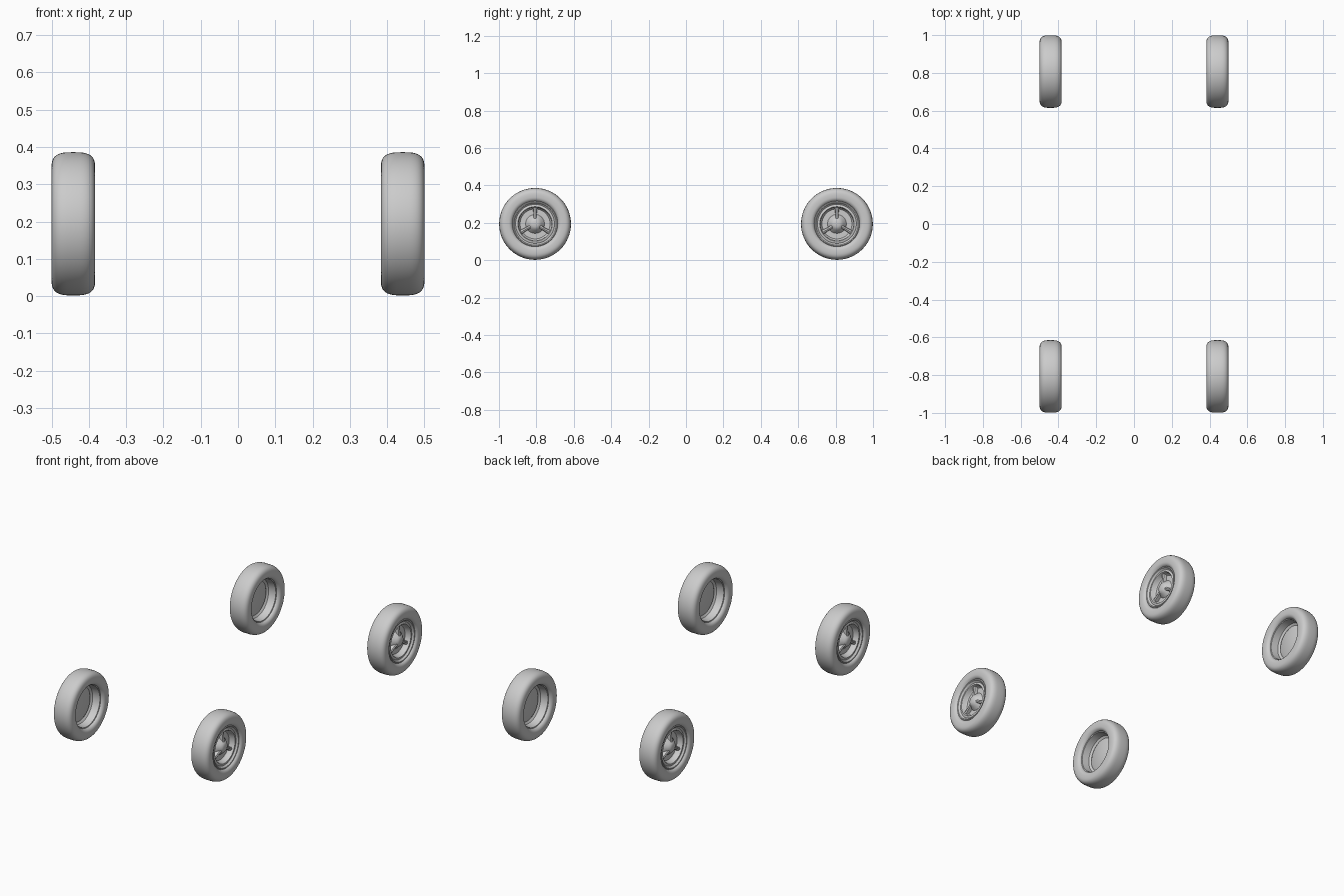
import bpy, bmesh, math
from mathutils import Matrix, Vector

if "Cube" in bpy.data.objects:
    bpy.data.objects.remove(bpy.data.objects["Cube"])

R, CX, CY, CZ = 0.192, 0.4415, 0.807, 0.194


def finish(bm, name, angle=40):
    bmesh.ops.recalc_face_normals(bm, faces=bm.faces)
    me = bpy.data.meshes.new(name)
    bm.to_mesh(me)
    bm.free()
    ob = bpy.data.objects.new(name, me)
    bpy.context.collection.objects.link(ob)
    bpy.ops.object.select_all(action='DESELECT')
    ob.select_set(True)
    bpy.context.view_layer.objects.active = ob
    bpy.ops.object.shade_smooth_by_angle(angle=math.radians(angle))
    return ob


def lathe(name, profile, segs=64, closed=False):
    """Revolve (axial, radius) points about the local x axis."""
    bm = bmesh.new()
    vs = [bm.verts.new((a, 0, r)) for a, r in profile]
    pairs = list(zip(vs, vs[1:])) + ([(vs[-1], vs[0])] if closed else [])
    edges = [bm.edges.new(p) for p in pairs]
    bmesh.ops.spin(bm, geom=vs + edges, cent=(0, 0, 0), axis=(1, 0, 0),
                   angle=math.tau, steps=segs, use_duplicate=False)
    bmesh.ops.remove_doubles(bm, verts=bm.verts, dist=1e-5)
    return finish(bm, name)


def tyre_profile():
    pts = []
    for i in range(33):
        t = math.radians(-50 + 280 * i / 32)
        c, s = math.cos(t), math.sin(t)
        a = 0.0585 * math.copysign(abs(c) ** 0.65, c)
        h = (R - 0.15) if s > 0 else 0.035
        pts.append((a, 0.15 + h * math.copysign(abs(s) ** 0.7, s)))
    return pts


def spokes():
    """Three tapering fins between the hub and the rim."""
    bm = bmesh.new()
    for k in range(3):
        rot = Matrix.Rotation(k * math.tau / 3, 4, 'X')
        ends = []
        for r, w, top in ((0.015, 0.011, 0.038), (0.055, 0.009, 0.033), (0.09, 0.012, 0.031)):
            ends.append([bm.verts.new(rot @ Vector(p)) for p in (
                (0.008, -w, r), (top - 0.004, -w * 0.8, r), (top, 0, r),
                (top - 0.004, w * 0.8, r), (0.008, w, r))])
        for A, B in zip(ends, ends[1:]):
            for i in range(5):
                j = (i + 1) % 5
                bm.faces.new((A[i], A[j], B[j], B[i]))
        bm.faces.new(ends[0])
        bm.faces.new(ends[-1])
    return finish(bm, "wheel_spokes")


# Parts of one wheel, outer face towards +x
tyre = lathe("tyre", tyre_profile(), closed=True)
rim = lathe("rim", [
    (-0.040, 0.122), (-0.038, 0.116), (0.004, 0.110), (0.012, 0.098), (0.004, 0.085),
    (0.004, 0.0), (0.010, 0.0), (0.010, 0.080), (0.016, 0.086), (0.034, 0.088),
    (0.040, 0.092), (0.040, 0.100), (0.037, 0.104), (0.041, 0.110),
    (0.047, 0.113), (0.048, 0.118), (0.043, 0.123)], closed=True)
hub = lathe("hub_cap", [(0.008, 0.052), (0.016, 0.046), (0.030, 0.034), (0.038, 0.026),
                        (0.042, 0.016), (0.043, 0.0)], segs=32)
parts = [tyre, rim, hub, spokes()]

# Four corners: left wheels are turned half round so the spokes face outwards
for i, (sx, sy) in enumerate(((1, -1), (1, 1), (-1, -1), (-1, 1))):
    tag = ("right" if sx > 0 else "left") + ("_front" if sy < 0 else "_rear")
    for p in parts:
        ob = p if i == 0 else p.copy()
        if i:
            bpy.context.collection.objects.link(ob)
        ob.name = p.name.replace("right_front_", "") if i == 0 else ob.name
        ob.name = tag + "_" + p.data.name
        ob.location = (sx * CX, sy * CY, CZ)
        ob.rotation_euler = (0, 0, 0 if sx > 0 else math.pi)
